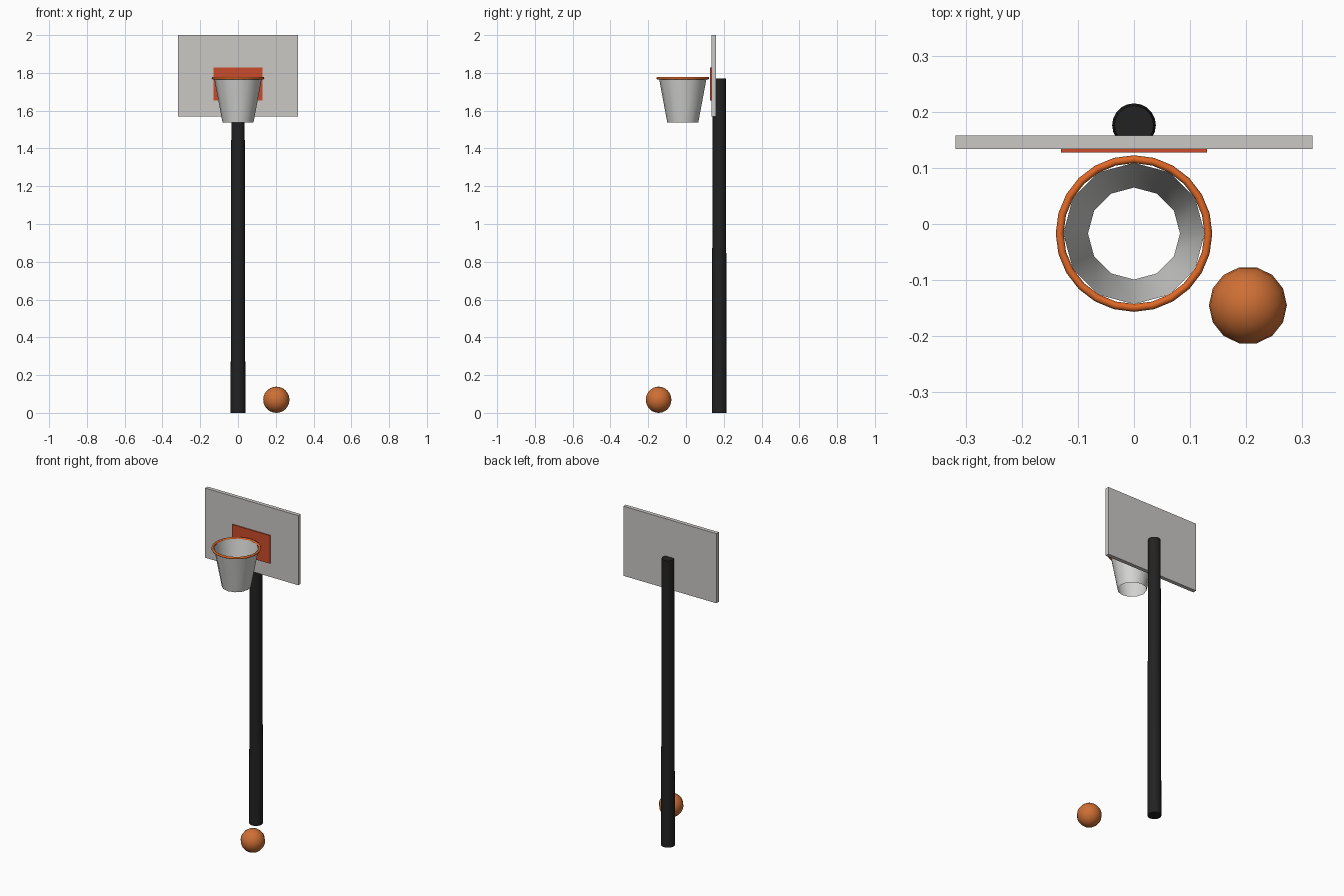
import bpy, bmesh, math

if "Cube" in bpy.data.objects:
    bpy.data.objects.remove(bpy.data.objects["Cube"])


def material(name, rgb):
    m = bpy.data.materials.new(name)
    m.diffuse_color = (*rgb, 1)
    m.use_nodes = True
    m.node_tree.nodes["Principled BSDF"].inputs["Base Color"].default_value = m.diffuse_color
    return m


BLACK = material("black paint", (0.016, 0.016, 0.017))
BOARD = material("board grey", (0.60, 0.58, 0.56))
RED = material("target red orange", (0.60, 0.07, 0.025))
RIM = material("rim orange", (0.75, 0.14, 0.02))
NET = material("net white", (0.66, 0.66, 0.65))
BALL = material("ball orange", (0.62, 0.16, 0.035))


def finish(bm, name, mat, loc, smooth):
    bmesh.ops.remove_doubles(bm, verts=bm.verts, dist=1e-6)
    me = bpy.data.meshes.new(name)
    bm.to_mesh(me)
    bm.free()
    ob = bpy.data.objects.new(name, me)
    ob.location = loc
    me.materials.append(mat)
    bpy.context.collection.objects.link(ob)
    if smooth:
        bpy.ops.object.select_all(action='DESELECT')
        ob.select_set(True)
        bpy.context.view_layer.objects.active = ob
        bpy.ops.object.shade_smooth_by_angle(angle=math.radians(50))
    return ob


def lathe(name, profile, sides, mat, loc, closed=False):
    """Revolve (radius, z) points, listed bottom to top, around z."""
    bm = bmesh.new()
    rings = []
    for r, z in profile:
        if r < 1e-6:
            rings.append([bm.verts.new((0, 0, z))] * sides)
        else:
            rings.append([bm.verts.new((r * math.cos(math.tau * i / sides),
                                        r * math.sin(math.tau * i / sides), z))
                          for i in range(sides)])
    pairs = list(zip(rings, rings[1:]))
    if closed:
        pairs.append((rings[-1], rings[0]))
    for a, b in pairs:
        for i in range(sides):
            j = (i + 1) % sides
            bm.faces.new(list(dict.fromkeys((a[i], a[j], b[j], b[i]))))
    return finish(bm, name, mat, loc, True)


def box(name, lo, hi, mat):
    bm = bmesh.new()
    bmesh.ops.create_cube(bm, size=1)
    for v in bm.verts:
        v.co = [l if c < 0 else h for c, l, h in zip(v.co, lo, hi)]
    return finish(bm, name, mat, (0, 0, 0), False)


# Tapered pole
lathe("pole", [(0, 0), (0.039, 0), (0.035, 1.77), (0, 1.77)], 20, BLACK, (0, 0.176, 0))

# Backboard and its target plate
box("backboard", (-0.318, 0.134, 1.57), (0.318, 0.158, 2.0), BOARD)
box("target_plate", (-0.13, 0.127, 1.655), (0.13, 0.1345, 1.828), RED)

# Rim and open net
rim = [(0.1325 + 0.007 * math.cos(math.tau * k / 8), 0.007 * math.sin(math.tau * k / 8))
       for k in range(8)]
lathe("rim", rim, 24, RIM, (0, -0.017, 1.772), closed=True)
lathe("net", [(0.082, 1.537), (0.126, 1.772)], 12, NET, (0, -0.017, 0))

# Ball resting on the ground
R = 0.0695
arc = [(R * math.sin(math.pi * k / 12), -R * math.cos(math.pi * k / 12)) for k in range(13)]
lathe("ball", arc, 14, BALL, (0.203, -0.145, R))
